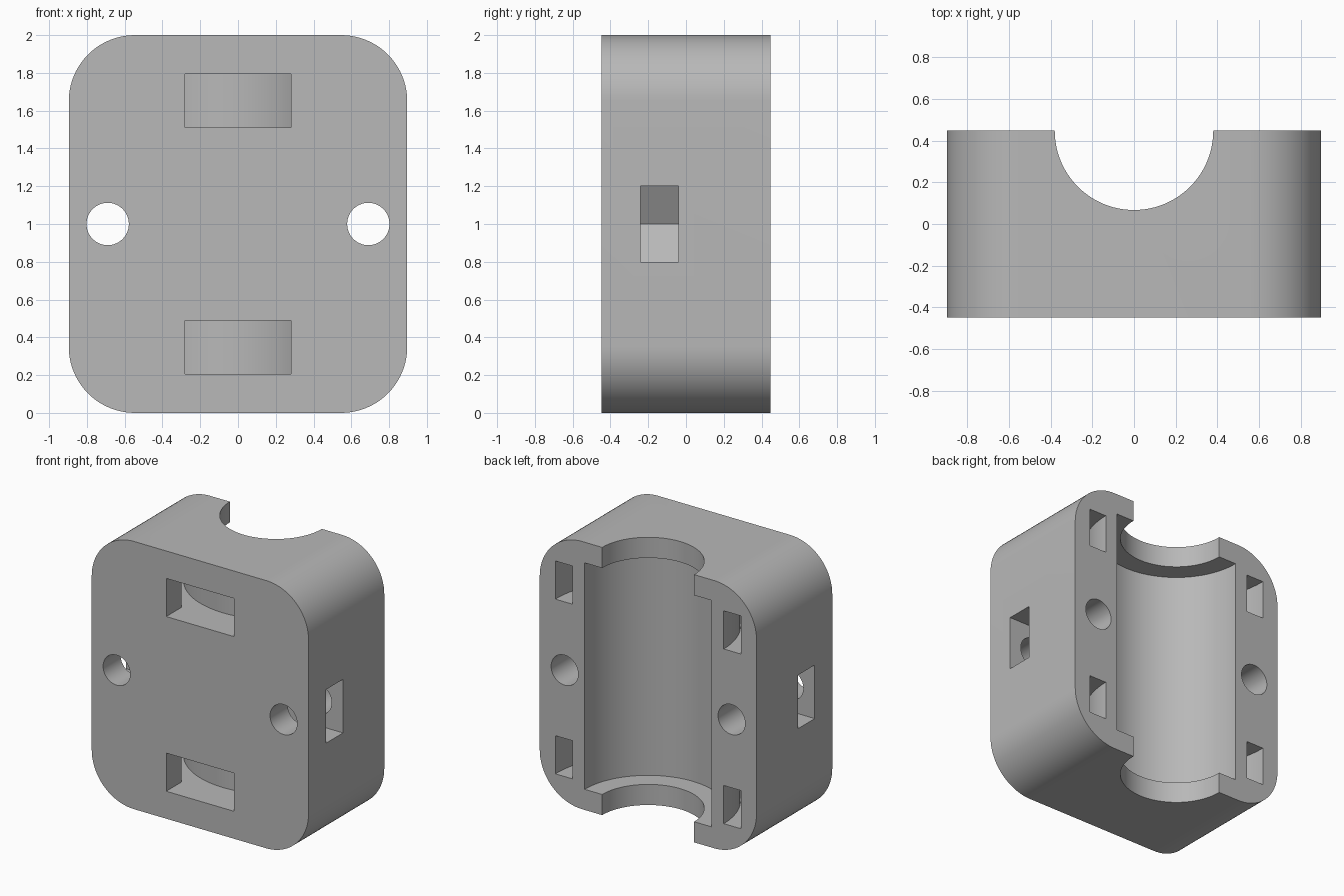
import bpy
import bmesh
from math import cos, sin, pi, radians, asin, sqrt

cube = bpy.data.objects.get("Cube")
if cube:
    bpy.data.objects.remove(cube, do_unlink=True)

# Main dimensions
HALF_W, HALF_D, HEIGHT, CORNER = 0.896, 0.447, 2.0, 0.35
MID = HEIGHT / 2
LIP_R, BORE_R, LIP_H = 0.38, 0.525, 0.154
TIE_IN, TIE_OUT, WINDOW = 0.625, 0.767, 0.28
TIE_LOW, TIE_HIGH = 0.205, 0.49
HOLE_X, HOLE_R = 0.69, 0.112
NUT_HALF, NUT_Y0, NUT_Y1 = 0.2, -0.24, -0.04
OVER = 0.2

grey = bpy.data.materials.new("plain_grey")
grey.use_nodes = True
COLOUR = (0.48, 0.48, 0.48, 1)
grey.diffuse_color = COLOUR
grey.node_tree.nodes["Principled BSDF"].inputs["Base Color"].default_value = COLOUR


def arc(cx, cy, r, start, end, steps):
    return [(cx + r * cos(start + (end - start) * i / steps),
             cy + r * sin(start + (end - start) * i / steps)) for i in range(steps + 1)]


def circle(cx, cy, r, steps=64):
    return arc(cx, cy, r, 0, 2 * pi, steps)[:-1]


def prism(name, profile, axis, low, high):
    """Extrude a flat profile along y (profile in x, z) or z (profile in x, y)."""
    def place(u, v, w):
        return (u, w, v) if axis == "y" else (u, v, w)
    bm = bmesh.new()
    face = bm.faces.new([bm.verts.new(place(u, v, low)) for u, v in profile])
    grown = bmesh.ops.extrude_face_region(bm, geom=[face])["geom"]
    bmesh.ops.translate(bm, vec=place(0, 0, high - low),
                        verts=[g for g in grown if isinstance(g, bmesh.types.BMVert)])
    bmesh.ops.recalc_face_normals(bm, faces=bm.faces)
    mesh = bpy.data.meshes.new(name)
    bm.to_mesh(mesh)
    bm.free()
    mesh.materials.append(grey)
    obj = bpy.data.objects.new(name, mesh)
    bpy.context.collection.objects.link(obj)
    return obj


# Block with rounded corners
outline = []
for quarter, (sx, sz) in enumerate([(1, 1), (-1, 1), (-1, -1), (1, -1)]):
    outline += arc(sx * (HALF_W - CORNER), MID + sz * (MID - CORNER), CORNER,
                   quarter * pi / 2, (quarter + 1) * pi / 2, 20)
block = prism("bearing_block", outline, "y", -HALF_D, HALF_D)

# Half-round bore, with a narrower opening through both ends
cutters = [
    prism("bore_cutter", circle(0, HALF_D, BORE_R, 96), "z", LIP_H, HEIGHT - LIP_H),
    prism("end_cutter", circle(0, HALF_D, LIP_R, 96), "z", -OVER, HEIGHT + OVER),
]

# Curved strap channels, each open through a window in the front
spread = asin(WINDOW / TIE_OUT)
back, front = HALF_D + OVER, -HALF_D - OVER
channel = [(-TIE_OUT, back)]
channel += arc(0, HALF_D, TIE_OUT, pi, 1.5 * pi - spread, 24)
channel += [(-WINDOW, front), (WINDOW, front)]
channel += arc(0, HALF_D, TIE_OUT, 1.5 * pi + spread, 2 * pi, 24)
channel += [(TIE_OUT, back), (TIE_IN, back)]
channel += arc(0, HALF_D, TIE_IN, 2 * pi, pi, 64)
channel += [(-TIE_IN, back)]
for low, high in [(TIE_LOW, TIE_HIGH), (HEIGHT - TIE_HIGH, HEIGHT - TIE_LOW)]:
    cutters.append(prism("strap_cutter", channel, "z", low, high))

# Screw holes and side pockets for hexagonal nuts
tip = 2 * NUT_HALF / sqrt(3)
for side in (-1, 1):
    cutters.append(prism("screw_cutter", circle(side * HOLE_X, MID, HOLE_R), "y", front, back))
    pocket = [(HOLE_X - tip, MID), (HOLE_X - tip / 2, MID + NUT_HALF),
              (HALF_W + OVER, MID + NUT_HALF), (HALF_W + OVER, MID - NUT_HALF),
              (HOLE_X - tip / 2, MID - NUT_HALF)]
    cutters.append(prism("nut_cutter", [(side * x, z) for x, z in pocket], "y", NUT_Y0, NUT_Y1))

# Cut everything out of the block
bpy.ops.object.select_all(action="DESELECT")
bpy.context.view_layer.objects.active = block
block.select_set(True)
for cutter in cutters:
    cut = block.modifiers.new("cut", "BOOLEAN")
    cut.operation = "DIFFERENCE"
    cut.solver = "EXACT"
    cut.object = cutter
    bpy.ops.object.modifier_apply(modifier=cut.name)
    bpy.data.objects.remove(cutter, do_unlink=True)

bpy.ops.object.shade_smooth_by_angle(angle=radians(25))
